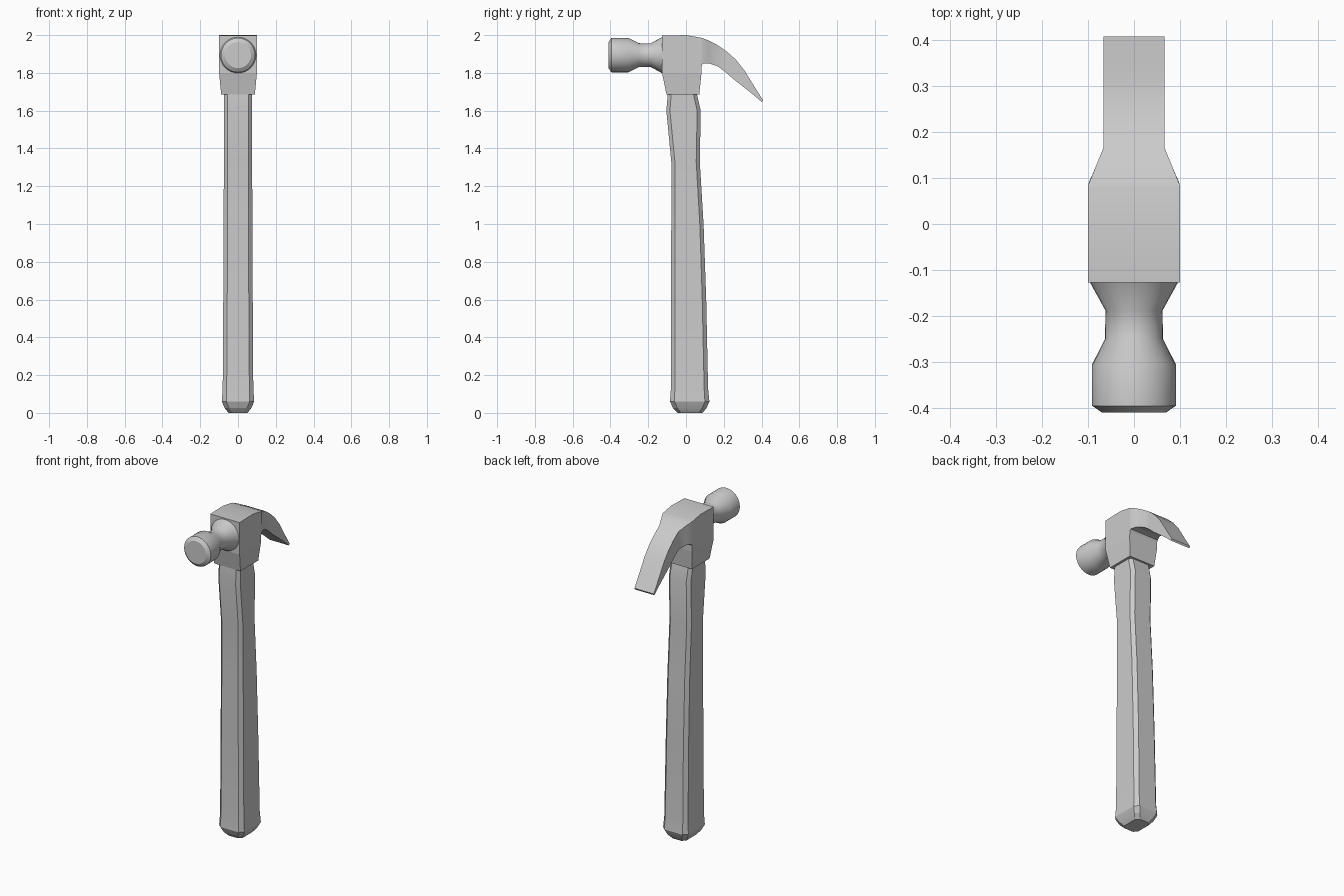
import bpy, bmesh, math


def loft(name, rings, angle=30):
    """Skin a list of equal-length rings, cap both ends, smooth by angle."""
    bm = bmesh.new()
    vr = [[bm.verts.new(p) for p in r] for r in rings]
    n = len(vr[0])
    for a, b in zip(vr, vr[1:]):
        for i in range(n):
            j = (i + 1) % n
            bm.faces.new((a[i], a[j], b[j], b[i]))
    bm.faces.new(vr[0])
    bm.faces.new(vr[-1])
    bmesh.ops.recalc_face_normals(bm, faces=bm.faces)
    me = bpy.data.meshes.new(name)
    bm.to_mesh(me)
    bm.free()
    ob = bpy.data.objects.new(name, me)
    bpy.context.collection.objects.link(ob)
    bpy.ops.object.select_all(action='DESELECT')
    ob.select_set(True)
    bpy.context.view_layer.objects.active = ob
    bpy.ops.object.shade_smooth_by_angle(angle=math.radians(angle))
    return ob


def octagon(z, w, y0, y1, c):
    """Chamfered rectangle at height z."""
    return [(-w + c, y0, z), (w - c, y0, z), (w, y0 + c, z), (w, y1 - c, z),
            (w - c, y1, z), (-w + c, y1, z), (-w, y1 - c, z), (-w, y0 + c, z)]


def slab(yt, zt, yb, zb, w):
    """Upright rectangle between a top and a bottom profile point."""
    return [(-w, yt, zt), (w, yt, zt), (w, yb, zb), (-w, yb, zb)]


# Handle: z, half width, front y, back y, chamfer
loft("handle", [octagon(*s) for s in [
    (0.00, 0.050, -0.045, 0.088, 0.020),
    (0.025, 0.070, -0.068, 0.108, 0.022),
    (0.06, 0.086, -0.085, 0.124, 0.024),
    (0.13, 0.081, -0.080, 0.117, 0.021),
    (0.60, 0.078, -0.079, 0.107, 0.021),
    (1.00, 0.076, -0.078, 0.093, 0.020),
    (1.33, 0.075, -0.078, 0.073, 0.019),
    (1.60, 0.075, -0.104, 0.078, 0.019),
    (1.72, 0.074, -0.094, 0.050, 0.018)]], 15)

# Head block with a slightly domed top
loft("head_block", [slab(*s) for s in [
    (-0.127, 1.997, -0.127, 1.80, 0.10),
    (0.000, 2.000, 0.000, 1.80, 0.10),
    (0.085, 1.985, 0.082, 1.80, 0.10)]])

# Tapered socket around the handle top
loft("socket", [
    [(-w, f, z), (w, f, z), (w, b, z), (-w, b, z)] for z, w, f, b in [
        (1.685, 0.089, -0.103, 0.070), (1.80, 0.10, -0.127, 0.082)]])

# Curved claw: top point, bottom point, half width
loft("claw", [slab(*s) for s in [
    (0.080, 1.986, 0.080, 1.830, 0.100),
    (0.086, 1.985, 0.088, 1.848, 0.099),
    (0.120, 1.971, 0.120, 1.851, 0.085),
    (0.167, 1.947, 0.167, 1.835, 0.066),
    (0.215, 1.914, 0.205, 1.808, 0.066),
    (0.262, 1.872, 0.250, 1.768, 0.066),
    (0.310, 1.812, 0.300, 1.729, 0.066),
    (0.360, 1.731, 0.352, 1.688, 0.066),
    (0.408, 1.655, 0.402, 1.645, 0.066)]])

# Striking poll: turned neck and face along -y
N = 32
loft("striking_poll", [
    [(r * math.cos(2 * math.pi * i / N), y, 1.894 + r * math.sin(2 * math.pi * i / N))
     for i in range(N)] for y, r in [
        (-0.120, 0.098), (-0.130, 0.094), (-0.188, 0.062), (-0.250, 0.063),
        (-0.305, 0.091), (-0.395, 0.091), (-0.410, 0.069)]], 32)
